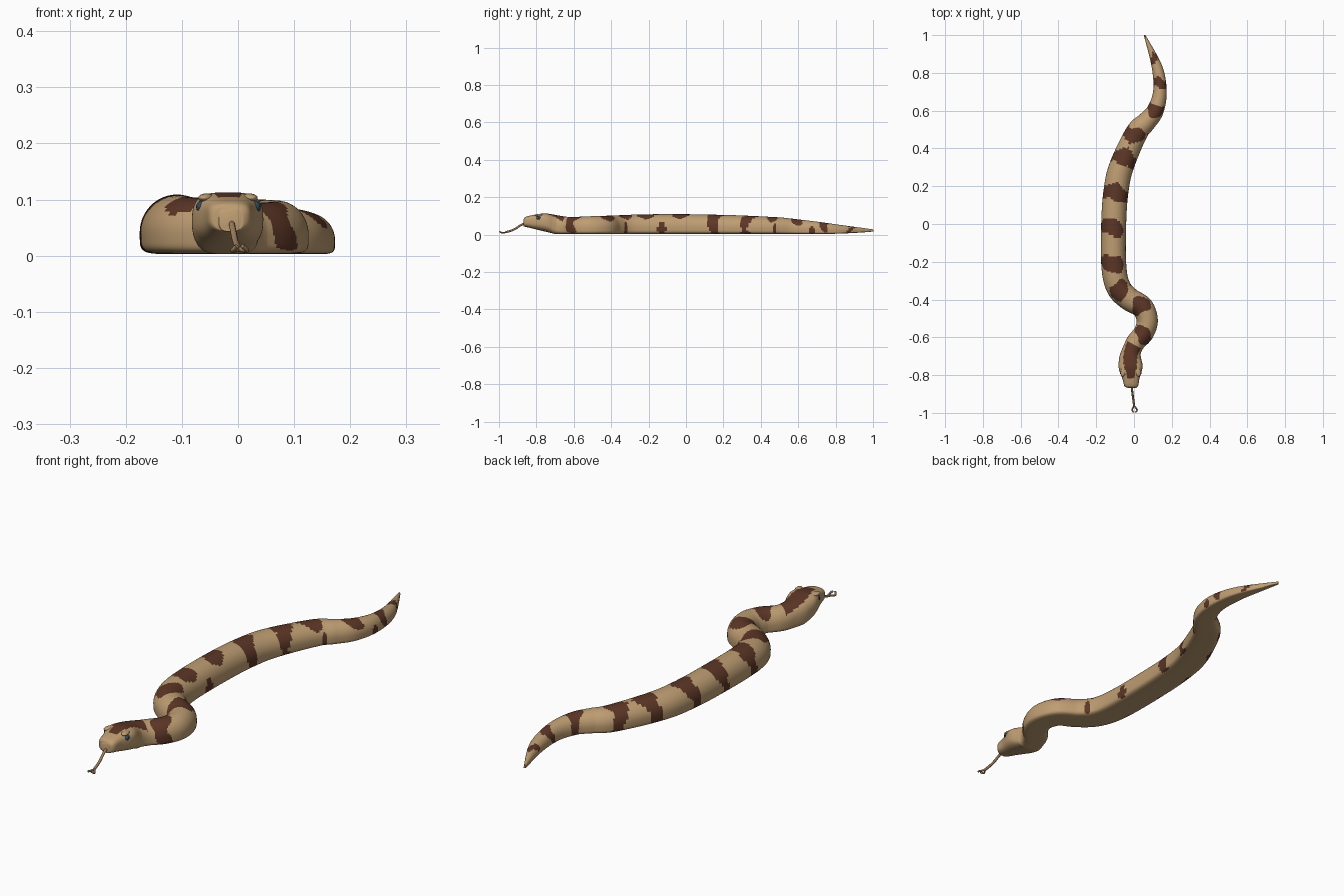
import bpy, bmesh, math
from mathutils import Vector

if "Cube" in bpy.data.objects:
    bpy.data.objects.remove(bpy.data.objects["Cube"])

def srgb(r, g, b):
    return tuple(((c / 255 + 0.055) / 1.055) ** 2.4 for c in (r, g, b)) + (1,)

def material(name, *rgb):
    m = bpy.data.materials.new(name)
    m.diffuse_color = srgb(*rgb)
    m.use_nodes = True
    m.node_tree.nodes["Principled BSDF"].inputs["Base Color"].default_value = m.diffuse_color
    return m

TAN = material("sand tan", 190, 157, 114)
BROWN = material("saddle brown", 92, 54, 38)
TONGUE = material("dull tongue brown", 158, 126, 92)
EYE = material("slate blue eye", 50, 76, 94)
PUPIL = material("black pupil", 16, 18, 20)

def spline(keys, steps):
    """Catmull-Rom through rows of numbers."""
    rows = []
    for i in range(len(keys) - 1):
        a, b, c, d = (keys[max(0, min(len(keys) - 1, i + k))] for k in (-1, 0, 1, 2))
        for s in range(steps):
            t = s / steps
            rows.append([0.5 * (2 * q + (r - p) * t + (2 * p - 5 * q + 4 * r - u) * t * t
                                + (3 * q - p - 3 * r + u) * t ** 3)
                         for p, q, r, u in zip(a, b, c, d)])
    return rows + [list(keys[-1])]

def ramp(v, lo, hi):
    return min(1, max(0, (v - lo) / (hi - lo)))

def finish(bm, name, mats):
    bmesh.ops.recalc_face_normals(bm, faces=bm.faces)
    me = bpy.data.meshes.new(name)
    bm.to_mesh(me)
    bm.free()
    ob = bpy.data.objects.new(name, me)
    bpy.context.collection.objects.link(ob)
    for m in mats:
        me.materials.append(m)
    bpy.ops.object.select_all(action='DESELECT')
    ob.select_set(True)
    bpy.context.view_layer.objects.active = ob
    bpy.ops.object.shade_smooth_by_angle(angle=math.radians(40))
    return ob

# Spine from snout to tail: x, y, half width, top z
spine = [
    (-.014, -.868, .020, .080), (-.014, -.858, .036, .094), (-.016, -.82, .045, .104),
    (-.018, -.76, .063, .113), (-.020, -.71, .058, .107), (-.012, -.67, .050, .100),
    (.010, -.625, .051, .094), (.052, -.575, .054, .095), (.070, -.51, .056, .098),
    (.043, -.44, .059, .100), (-.028, -.395, .062, .102), (-.082, -.335, .065, .104),
    (-.106, -.23, .066, .108), (-.108, -.02, .066, .109), (-.097, .16, .066, .106),
    (-.068, .30, .065, .102), (.012, .48, .059, .093), (.065, .54, .052, .088),
    (.112, .60, .045, .081), (.137, .70, .036, .069), (.122, .83, .028, .051),
    (.056, 1.0, .004, .028)]

# Saddles: y on the spine, reach round the left and right flank (0 = top, pi = belly)
saddles = [(-.585, 1.2, 2.2), (-.435, 2.5, 1), (-.345, 1, .9), (-.21, 2.6, .9),
           (-.02, 2.6, .9), (.155, 2.7, 2.5), (.34, 2.7, 2.5), (.475, 2.5, 1),
           (.605, 2.4, 1.2), (.745, 2.4, 1.9), (.87, 1.5, 2.2)]
# Separate low blotches on the right flank
blots = [-.36, -.13, .51, .68]

SIDES, STEPS = 48, 16
rings = spline(spine, STEPS)
arc = [0.0]
for a, b in zip(rings, rings[1:]):
    arc.append(arc[-1] + math.hypot(b[0] - a[0], b[1] - a[1]))

def nearest(y):
    i = min(range(len(rings)), key=lambda i: abs(rings[i][1] - y))
    return arc[i], rings[i][2]

marks = [(*nearest(y), l, r) for y, l, r in saddles]
spots = [nearest(y) for y in blots]

def is_brown(s, y, phi):
    if -.82 < y < -.64:                       # tapering crown mark on the head
        return abs(phi) < .25 + .75 * ramp(y, -.80, -.64) ** 1.3
    for c, w, left, right in marks:
        reach = right if phi > 0 else left
        half = (.012 + .55 * w) * (.72 + .25 * math.cos(phi * 2) + .1 * math.sin(5 * phi + 40 * c))
        half *= ramp(abs(phi), reach, reach - .25) ** .5
        if abs(s - c - .012 * math.sin(2 * phi + 30 * c)) < half:
            return True
    return any(((s - c) / (.33 * w)) ** 2 + ((phi - 1.75) / .65) ** 2 < 1 for c, w in spots)

# Body, head and tail: flat-bellied section swept along the spine
bm = bmesh.new()
loops = []
for i, (x, y, w, zt) in enumerate(rings):
    p, q = rings[max(0, i - 1)], rings[min(len(rings) - 1, i + 1)]
    t = Vector((q[0] - p[0], q[1] - p[1])).normalized()
    head = ramp(y, -.64, -.76)
    zb = .003 + .040 * ramp(y, -.70, -.865) + .013 * ramp(y, .7, 1) ** 2
    mid = zb + (zt - zb) * (.36 + .14 * head)
    loop = []
    for k in range(SIDES):
        a = 2 * math.pi * k / SIDES           # 0 at the top, towards the right flank
        c, s = math.sin(a), math.cos(a)
        f = 1 - .35 * head if s > 0 else .4 + .35 * head
        lat = w * math.copysign(abs(c) ** f, c)
        z = mid + ((zt - mid) if s > 0 else (mid - zb)) * math.copysign(abs(s) ** f, s)
        loop.append(bm.verts.new((x + t.y * lat, y - t.x * lat, z)))
    loops.append(loop)
for i in range(len(loops) - 1):
    for k in range(SIDES):
        n = (k + 1) % SIDES
        face = bm.faces.new((loops[i][k], loops[i][n], loops[i + 1][n], loops[i + 1][k]))
        phi = 2 * math.pi * (k + .5) / SIDES
        phi = phi - 2 * math.pi if phi > math.pi else phi
        face.material_index = int(is_brown((arc[i] + arc[i + 1]) / 2, rings[i][1], phi))
bm.faces.new(loops[0])
bm.faces.new(loops[-1])
finish(bm, "snake_body", [TAN, BROWN])

def ball(name, loc, size, mat, yaw=0):
    bm = bmesh.new()
    bmesh.ops.create_uvsphere(bm, u_segments=20, v_segments=12, radius=1)
    ob = finish(bm, name, [mat])
    ob.location, ob.scale, ob.rotation_euler = loc, size, (0, 0, yaw)

# Eyes, pupils and brow ridges, mirrored about the head's centre line
for side, label in ((-1, "left"), (1, "right")):
    yaw = side * .25
    ball(label + "_eye", (-.017 + side * .046, -.785, .087), (.011, .015, .012), EYE, yaw)
    ball(label + "_pupil", (-.017 + side * .0545, -.787, .087), (.003, .004, .007), PUPIL, yaw)
    ball(label + "_brow", (-.018 + side * .038, -.782, .103), (.014, .026, .008), TAN, yaw)

# Forked tongue: one stem and two curled prongs
def tube(name, points, r):
    cu = bpy.data.curves.new(name, 'CURVE')
    cu.dimensions = '3D'
    cu.bevel_depth, cu.bevel_resolution, cu.use_fill_caps = r, 2, True
    path = spline(points, 6)
    sp = cu.splines.new('POLY')
    sp.points.add(len(path) - 1)
    for pt, co in zip(sp.points, path):
        pt.co = (*co, 1)
    cu.materials.append(TONGUE)
    ob = bpy.data.objects.new(name, cu)
    bpy.context.collection.objects.link(ob)

tube("tongue_stem", [(-.012, -.85, .060), (-.010, -.88, .052), (-.005, -.92, .027),
                     (.001, -.965, .012)], .0055)
for side, label in ((-1, "left"), (1, "right")):
    tube(label + "_tongue_tip", [(.001, -.962, .012), (.003 + side * .013, -.984, .009),
                                 (.003 + side * .005, -.996, .017)], .004)
